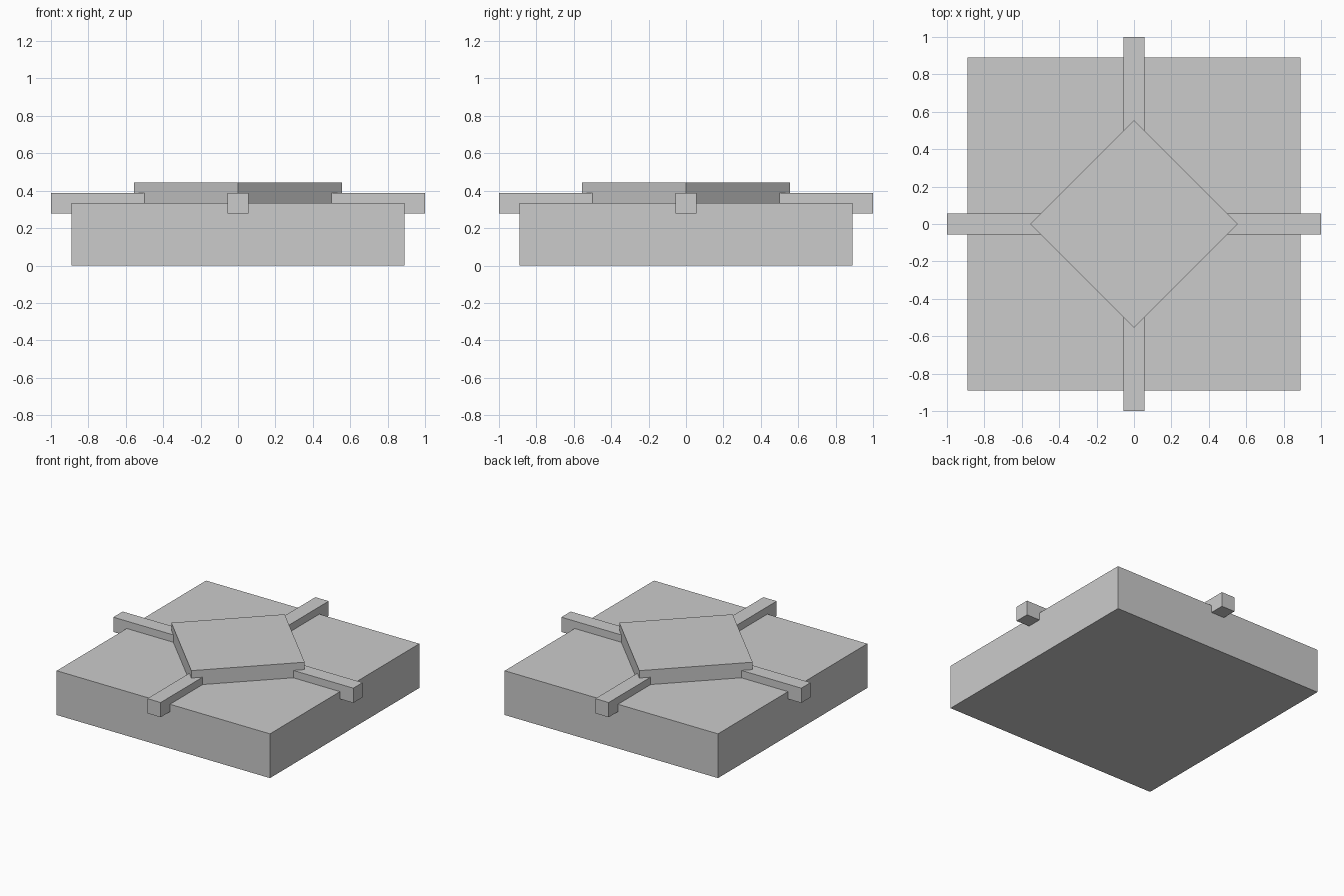
import bpy
import math

if "Cube" in bpy.data.objects:
    bpy.data.objects.remove(bpy.data.objects["Cube"])


def box(name, size, z_low, z_high, turn=0.0):
    """Flat-faced block centred on the z axis, spanning z_low to z_high."""
    bpy.ops.mesh.primitive_cube_add(size=1, location=(0, 0, (z_low + z_high) / 2))
    obj = bpy.context.object
    obj.name = name
    obj.dimensions = (size[0], size[1], z_high - z_low)
    bpy.ops.object.transform_apply(location=False, rotation=False, scale=True)
    obj.rotation_euler.z = turn
    return obj


U = 1 / 18  # the parts sit on a grid of eighteenths

# Square base slab
box("base_slab", (32 * U, 32 * U), 0, 6 * U)

# Two crossed bars, sunk halfway into the slab and overhanging its edges
for name, turn in (("cross_bar_x", 0), ("cross_bar_y", math.pi / 2)):
    box(name, (36 * U, 2 * U), 5 * U, 7 * U, turn)

# Diamond plate on top, a square turned 45 degrees
side = 10 * U * math.sqrt(2)
box("diamond_plate", (side, side), 5.5 * U, 8 * U, math.pi / 4)
